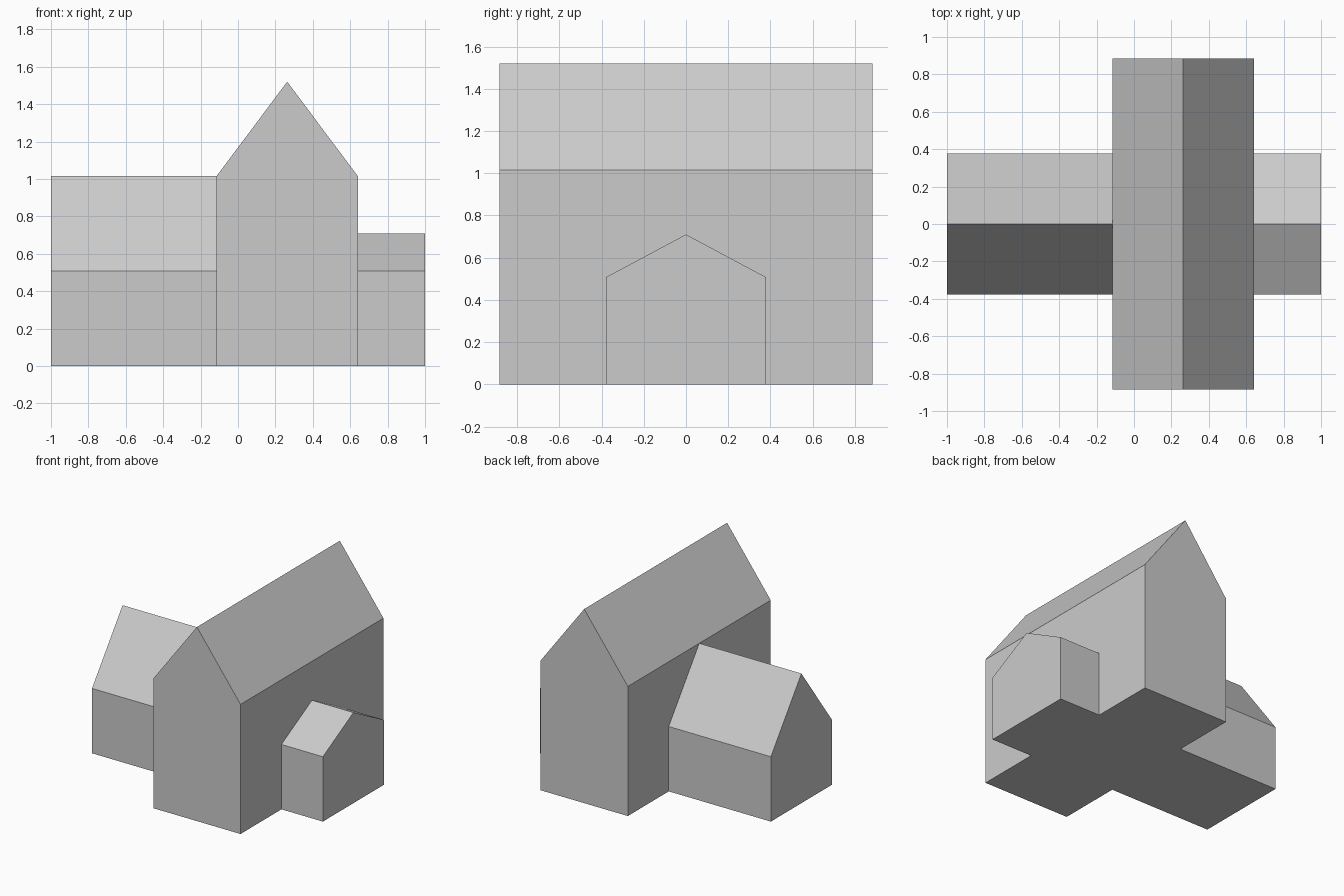
import bpy
import bmesh
from mathutils import Vector

if "Cube" in bpy.data.objects:
    bpy.data.objects.remove(bpy.data.objects["Cube"])


def gabled_block(name, axis, start, end, centre, half_width, eave, ridge):
    """House-shaped profile extruded along the x or y axis."""
    profile = [(-half_width, 0), (half_width, 0), (half_width, eave),
               (0, ridge), (-half_width, eave)]
    along_x = axis == 'X'
    bm = bmesh.new()
    verts = [bm.verts.new((start, centre + w, z) if along_x else (centre + w, start, z))
             for w, z in profile]
    gable = bm.faces.new(verts)
    result = bmesh.ops.extrude_face_region(bm, geom=[gable], use_keep_orig=True)
    far_end = [g for g in result["geom"] if isinstance(g, bmesh.types.BMVert)]
    length = end - start
    bmesh.ops.translate(bm, verts=far_end,
                        vec=Vector((length, 0, 0) if along_x else (0, length, 0)))
    bmesh.ops.recalc_face_normals(bm, faces=bm.faces)
    mesh = bpy.data.meshes.new(name)
    bm.to_mesh(mesh)
    bm.free()
    obj = bpy.data.objects.new(name, mesh)
    bpy.context.collection.objects.link(obj)
    return obj


# Tall main hall, ridge running front to back
gabled_block("main_hall", 'Y', -0.884, 0.884, 0.263, 0.378, 1.015, 1.52)
# Long left wing, ridge meeting the hall at eave height
gabled_block("left_wing", 'X', -1.0, -0.115, 0, 0.378, 0.508, 1.015)
# Short, low right wing
gabled_block("right_wing", 'X', 0.641, 1.0, 0, 0.378, 0.508, 0.71)
